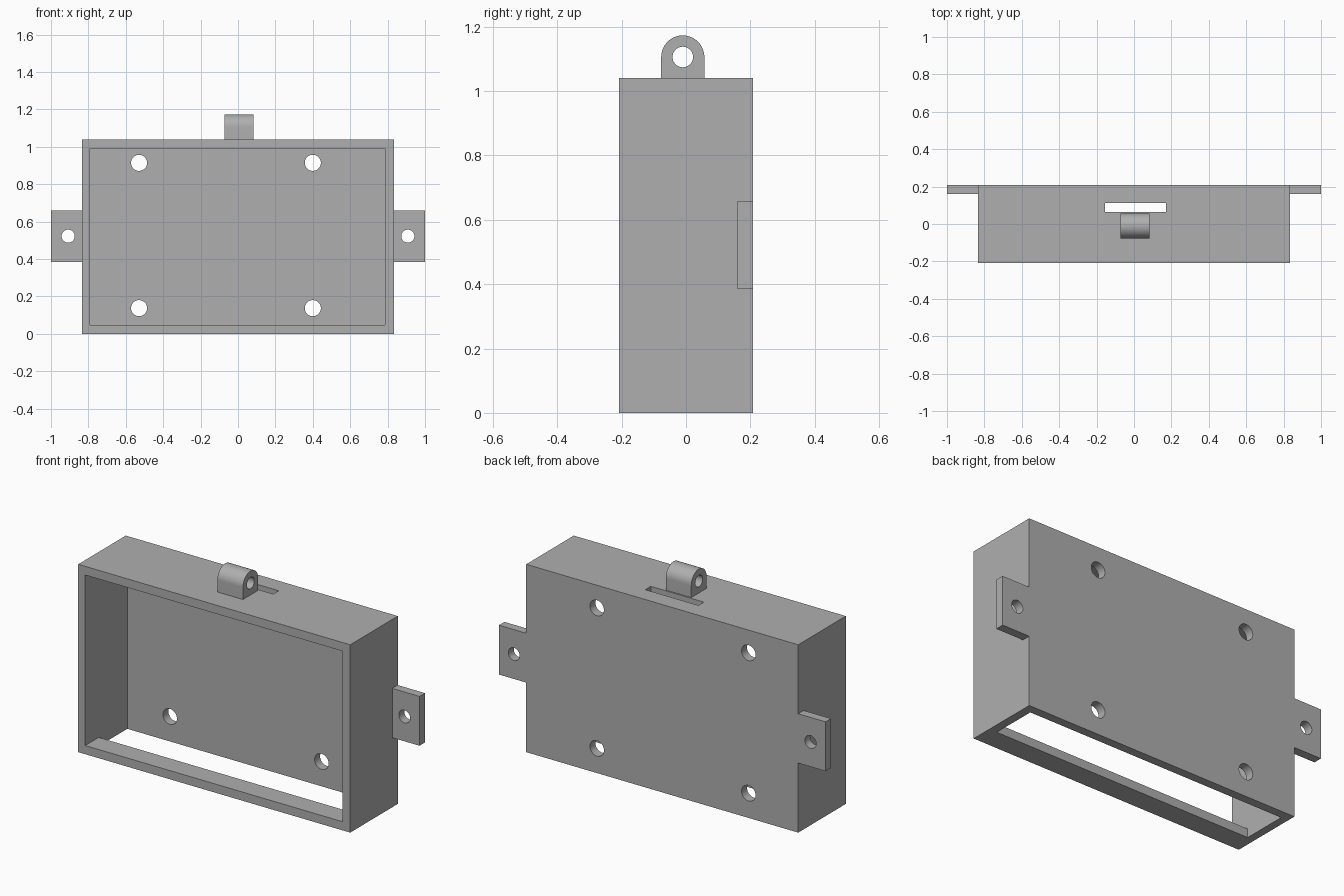
import bpy, bmesh
from math import sin, cos, pi
from mathutils import Matrix, Vector

default = bpy.data.objects.get("Cube")
if default:
    bpy.data.objects.remove(default, do_unlink=True)

# One plain grey for the whole printed case
grey = bpy.data.materials.new("plain_grey")
grey.use_nodes = True
colour = (0.43, 0.43, 0.43, 1)
grey.diffuse_color = colour
grey.node_tree.nodes["Principled BSDF"].inputs["Base Color"].default_value = colour


def finish(name, bm):
    bmesh.ops.recalc_face_normals(bm, faces=bm.faces)
    mesh = bpy.data.meshes.new(name)
    bm.to_mesh(mesh)
    bm.free()
    mesh.materials.append(grey)
    obj = bpy.data.objects.new(name, mesh)
    bpy.context.collection.objects.link(obj)
    return obj


def prism(name, profile, x0, x1):
    """Extrude a (y, z) profile along x."""
    bm = bmesh.new()
    face = bm.faces.new([bm.verts.new((x0, y, z)) for y, z in profile])
    result = bmesh.ops.extrude_face_region(bm, geom=[face])
    moved = [v for v in result["geom"] if isinstance(v, bmesh.types.BMVert)]
    bmesh.ops.translate(bm, verts=moved, vec=(x1 - x0, 0, 0))
    return finish(name, bm)


def box(name, x0, x1, y0, y1, z0, z1):
    return prism(name, [(y0, z0), (y1, z0), (y1, z1), (y0, z1)], x0, x1)


def pin(centre, radius, axis, length=0.3):
    """Cylindrical hole cutter along axis."""
    bm = bmesh.new()
    turn = Vector((0, 0, 1)).rotation_difference(Vector(axis)).to_matrix().to_4x4()
    bmesh.ops.create_cone(bm, cap_ends=True, segments=48, radius1=radius,
                          radius2=radius, depth=length,
                          matrix=Matrix.Translation(centre) @ turn)
    return finish("cutter", bm)


def cut(obj, *cutters):
    for cutter in cutters:
        cutter.hide_render = True
        mod = obj.modifiers.new("cut", 'BOOLEAN')
        mod.operation = 'DIFFERENCE'
        mod.solver = 'EXACT'
        mod.object = cutter
        bpy.ops.object.select_all(action='DESELECT')
        bpy.context.view_layer.objects.active = obj
        obj.select_set(True)
        bpy.ops.object.modifier_apply(modifier=mod.name)
        bpy.data.objects.remove(cutter, do_unlink=True)
    bpy.ops.object.shade_smooth_by_angle(angle=pi / 6)


W, D, H = 0.833, 0.208, 1.04     # half width, half depth, height
BACK = 0.16                      # inner face of the back wall
FLOOR, CEILING = 0.048, 0.992

# Case: open front, and a floor opening running up to the back wall
case = box("case", -W, W, -D, D, 0, H)
hollow = prism("cutter", [(-0.3, FLOOR), (-0.3, CEILING), (BACK, CEILING),
                          (BACK, -0.1), (-0.09, -0.1), (-0.09, FLOOR)], -0.79, 0.786)
slot = box("cutter", -0.155, 0.171, 0.064, 0.112, 0.9, 1.2)
screw_holes = [pin((x, D, z), 0.043, (0, 1, 0), 0.2)
               for x in (-0.529, 0.4) for z in (0.137, 0.914)]
cut(case, hollow, slot, *screw_holes)

# Mounting ears flush with the back
for name, side in (("left_ear", 1), ("right_ear", -1)):
    x0, x1 = sorted((side * W, side))
    ear = box(name, x0, x1, BACK, D, 0.385, 0.658)
    cut(ear, pin((side * 0.908, D, 0.522), 0.035, (0, 1, 0)))

# Hanging lug with rounded top and cross hole
cy, cz, r = -0.01, 1.106, 0.067
arc = [(cy + r * cos(pi * i / 32), cz + r * sin(pi * i / 32)) for i in range(33)]
lug = prism("hanging_lug", [(cy - r, H), (cy + r, H)] + arc, -0.072, 0.084)
cut(lug, pin((0, cy, cz), 0.032, (1, 0, 0)))
